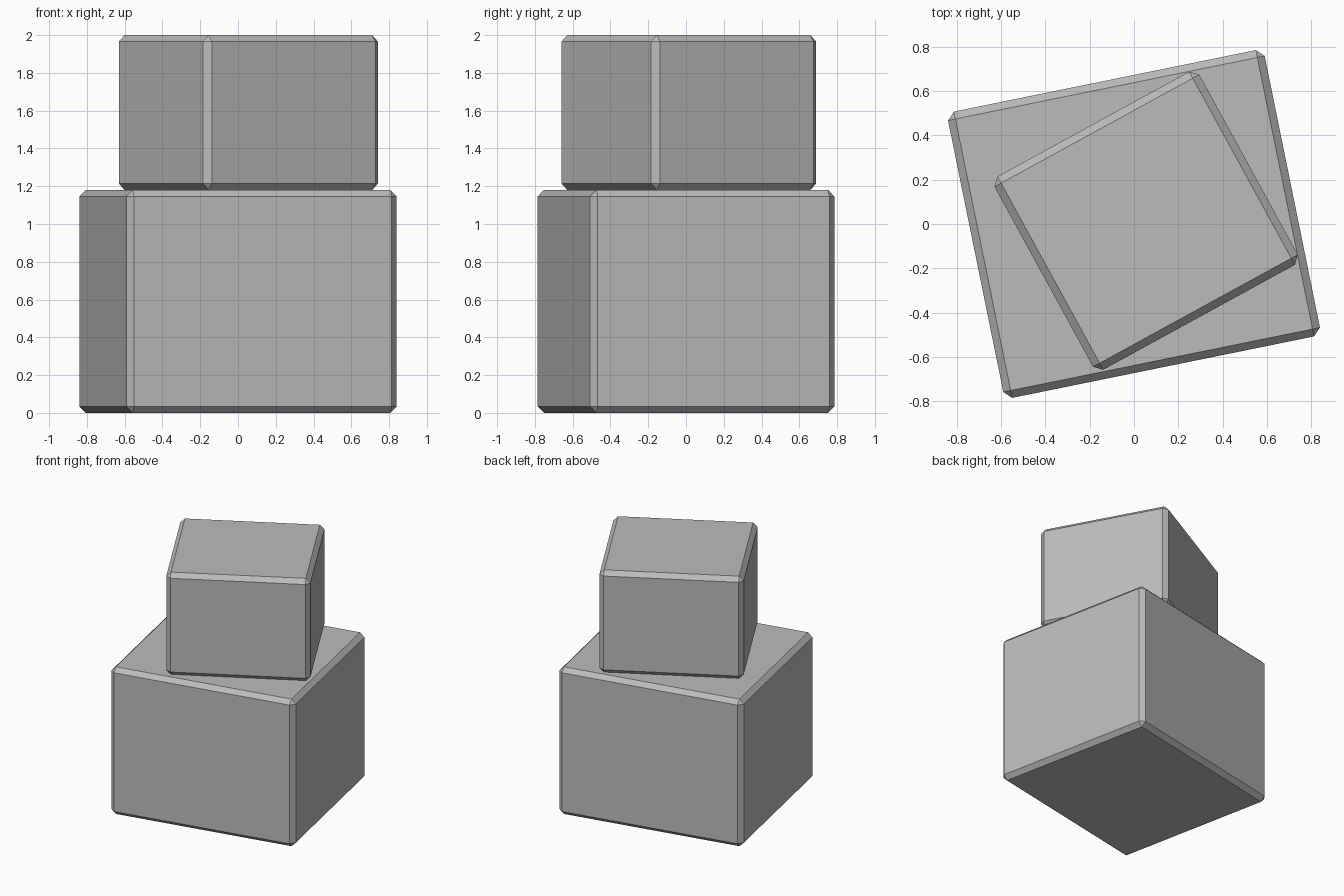
import bpy
import bmesh
from math import radians
from mathutils import Matrix

old = bpy.data.objects.get("Cube")
if old:
    bpy.data.objects.remove(old, do_unlink=True)

# One plain grey for both blocks
grey = bpy.data.materials.new("plain_grey")
grey.use_nodes = True
colour = (0.5, 0.5, 0.5, 1)
grey.diffuse_color = colour
grey.node_tree.nodes["Principled BSDF"].inputs["Base Color"].default_value = colour


def chamfered_block(name, size, centre, turn, chamfer=0.034):
    """Flat-shaded box with a single-segment chamfer, turned about z."""
    bm = bmesh.new()
    bmesh.ops.create_cube(bm, size=1, matrix=Matrix.Diagonal((*size, 1)))
    bmesh.ops.bevel(bm, geom=bm.edges[:], offset=chamfer, offset_type='OFFSET',
                    segments=1, affect='EDGES')
    mesh = bpy.data.meshes.new(name)
    bm.to_mesh(mesh)
    bm.free()
    mesh.materials.append(grey)
    block = bpy.data.objects.new(name, mesh)
    block.location = centre
    block.rotation_euler.z = radians(turn)
    bpy.context.collection.objects.link(block)
    return block


# Large block on the ground, smaller one resting on top at another angle
chamfered_block("lower_block", (1.46, 1.32, 1.18), (0, 0, 0.59), 11.5)
chamfered_block("upper_block", (1.055, 0.995, 0.82), (0.055, 0.015, 1.59), 28.7)
